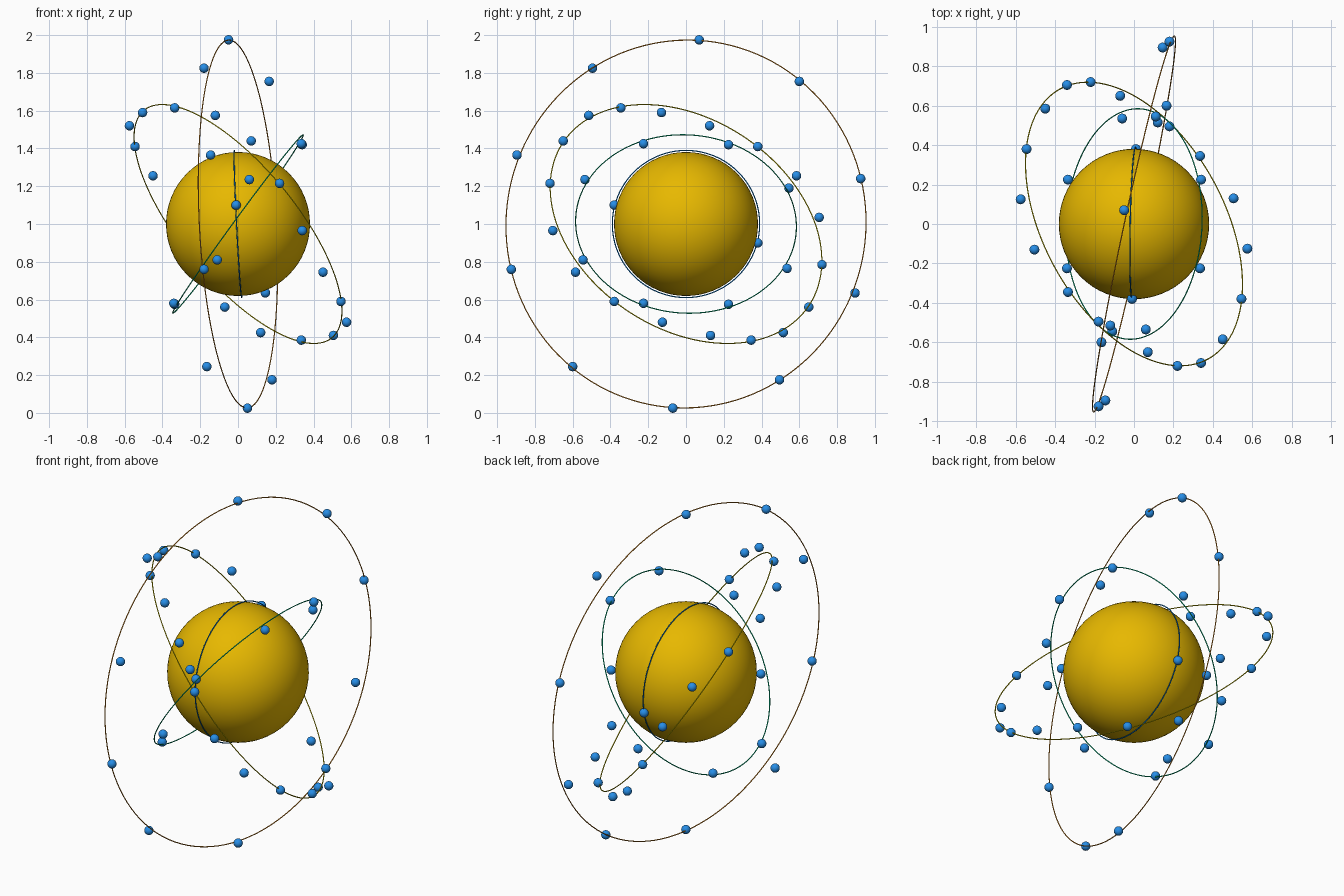
import bpy
from mathutils import Vector

cube = bpy.data.objects.get("Cube")
if cube:
    bpy.data.objects.remove(cube, do_unlink=True)

CENTER = Vector((0, 0, 1))
BALL_RADIUS = 0.025
WIRE_RADIUS = 0.003


def material(name, rgb):
    mat = bpy.data.materials.new(name)
    mat.use_nodes = True
    color = (*rgb, 1)
    mat.diffuse_color = color
    mat.node_tree.nodes["Principled BSDF"].inputs["Base Color"].default_value = color
    return mat


def finish(name, mat):
    obj = bpy.context.object
    obj.name = name
    obj.data.name = name
    obj.data.materials.append(mat)
    bpy.ops.object.shade_smooth()
    return obj


def sphere(name, offset, radius, segments, mat):
    bpy.ops.mesh.primitive_uv_sphere_add(
        segments=segments, ring_count=segments // 2,
        radius=radius, location=CENTER + Vector(offset))
    return finish(name, mat)


def orbit_ring(name, normal, radius, mat):
    tilt = Vector(normal).to_track_quat("Z", "Y").to_euler()
    bpy.ops.mesh.primitive_torus_add(
        major_segments=128, minor_segments=8, major_radius=radius,
        minor_radius=WIRE_RADIUS, location=CENTER, rotation=tilt)
    return finish(name, mat)


gold = material("gold", (0.80, 0.48, 0.0))
ball_blue = material("ball blue", (0.02, 0.27, 0.80))
wire_blue = material("wire blue", (0.0, 0.22, 0.80))
green = material("green", (0.0, 0.60, 0.27))
yellow = material("yellow", (0.70, 0.60, 0.0))
orange = material("orange", (0.80, 0.30, 0.02))

# Central nucleus
sphere("nucleus", (0, 0, 0), 0.381, 64, gold)

# Shells: ring normal, ring radius, wire colour, half of the ball positions
shells = {
    "first": ((1, -0.02, 0.05), 0.39, wire_blue, [(0.01, 0.38, -0.1)]),
    "second": ((0.807, -0.04, -0.59), 0.585, green, [
        (0.34, 0.225, 0.42), (0.335, -0.225, 0.425),
        (0.06, -0.535, 0.235), (0.11, 0.545, 0.19)]),
    "third": ((0.71, 0.39, 0.587), 0.781, yellow, [
        (-0.335, -0.345, 0.615), (-0.505, -0.13, 0.59), (-0.575, 0.125, 0.52),
        (-0.545, 0.38, 0.41), (-0.45, 0.585, 0.255), (-0.34, 0.705, 0.035),
        (-0.22, 0.72, -0.215), (-0.07, 0.65, -0.44), (0.12, 0.515, -0.575)]),
    "outer": ((0.977, -0.21, 0.05), 0.975, orange, [
        (-0.05, 0.07, 0.975), (0.165, 0.6, 0.755), (0.18, 0.925, 0.24),
        (0.145, 0.895, -0.365), (0.18, 0.495, -0.825)]),
}

# Each ball has a twin mirrored through the nucleus
for shell, (normal, radius, wire, balls) in shells.items():
    orbit_ring(shell + "_orbit_ring", normal, radius, wire)
    for spot in balls:
        for side in (1, -1):
            sphere(shell + "_orbit_ball", Vector(spot) * side, BALL_RADIUS, 20, ball_blue)
